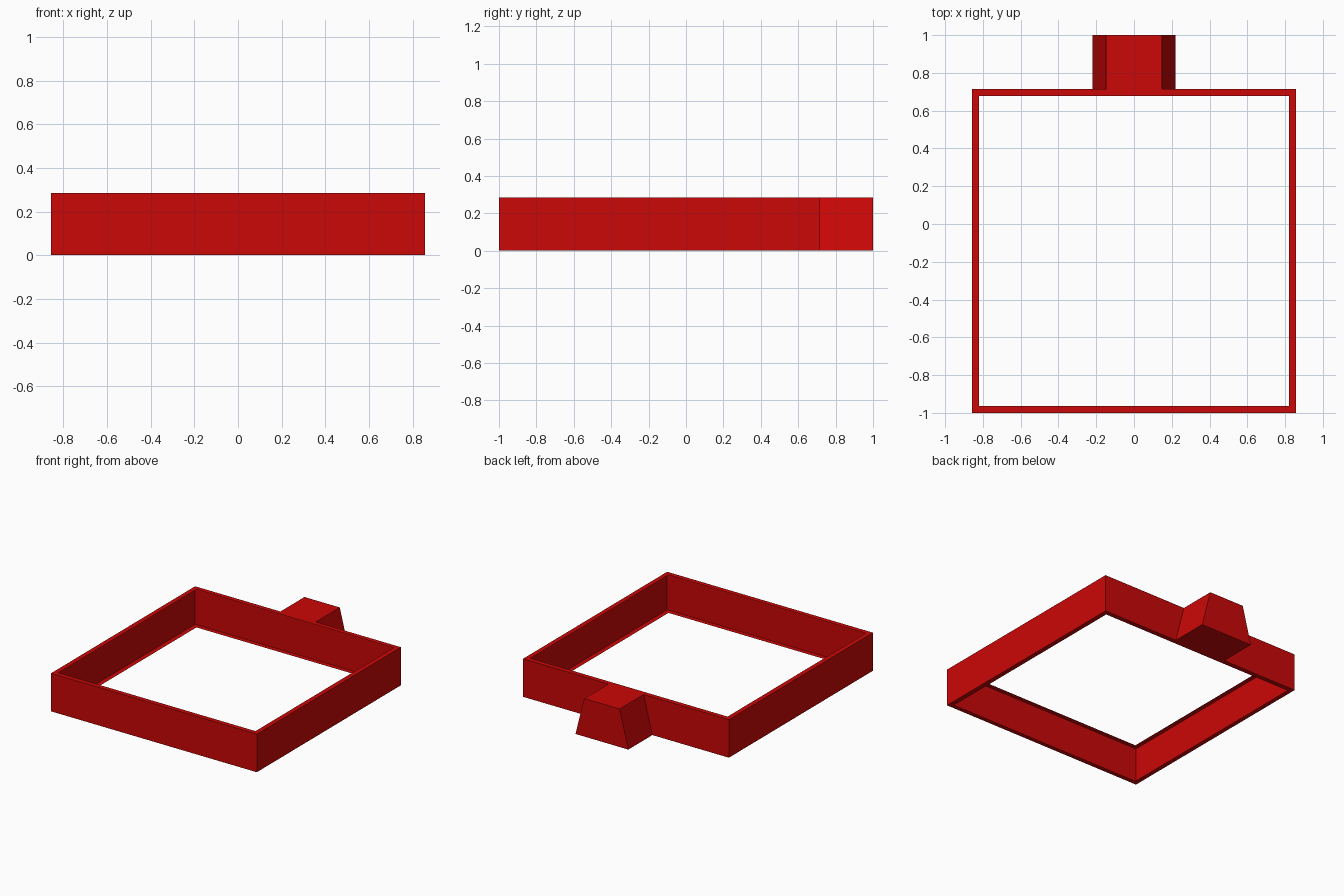
import bpy
import bmesh

HEIGHT = 0.286
HALF_WIDTH = 0.857
FRONT, BACK, TAB_END = -1.0, 0.714, 1.0
LIP = 0.036

cube = bpy.data.objects.get("Cube")
if cube:
    bpy.data.objects.remove(cube, do_unlink=True)

red = bpy.data.materials.new("red")
red.use_nodes = True
color = (0.6, 0.002, 0.002, 1)
red.diffuse_color = color
red.node_tree.nodes["Principled BSDF"].inputs["Base Color"].default_value = color


def add_object(name, bm):
    bmesh.ops.recalc_face_normals(bm, faces=bm.faces)
    mesh = bpy.data.meshes.new(name)
    bm.to_mesh(mesh)
    bm.free()
    mesh.materials.append(red)
    obj = bpy.data.objects.new(name, mesh)
    bpy.context.collection.objects.link(obj)
    return obj


def rectangle(bm, inset, z):
    x = HALF_WIDTH - inset
    y0, y1 = FRONT + inset, BACK - inset
    return [bm.verts.new((px, py, z)) for px, py in ((-x, y0), (x, y0), (x, y1), (-x, y1))]


def bridge(bm, loop_a, loop_b):
    for i in range(4):
        j = (i + 1) % 4
        bm.faces.new((loop_a[i], loop_a[j], loop_b[j], loop_b[i]))


# Square frame: thin walls with a narrow inward lip along the bottom and top
bm = bmesh.new()
loops = [rectangle(bm, LIP, 0), rectangle(bm, 0, 0),
         rectangle(bm, 0, HEIGHT), rectangle(bm, LIP, HEIGHT)]
for lower, upper in zip(loops, loops[1:]):
    bridge(bm, lower, upper)
add_object("square_frame", bm)

# Tapered tab on the back wall, wider at the bottom
bm = bmesh.new()
profile = ((-0.22, 0), (0.22, 0), (0.147, HEIGHT), (-0.147, HEIGHT))
ends = [[bm.verts.new((x, y, z)) for x, z in profile] for y in (BACK, TAB_END)]
bridge(bm, *ends)
bm.faces.new(ends[1])
add_object("back_tab", bm)
